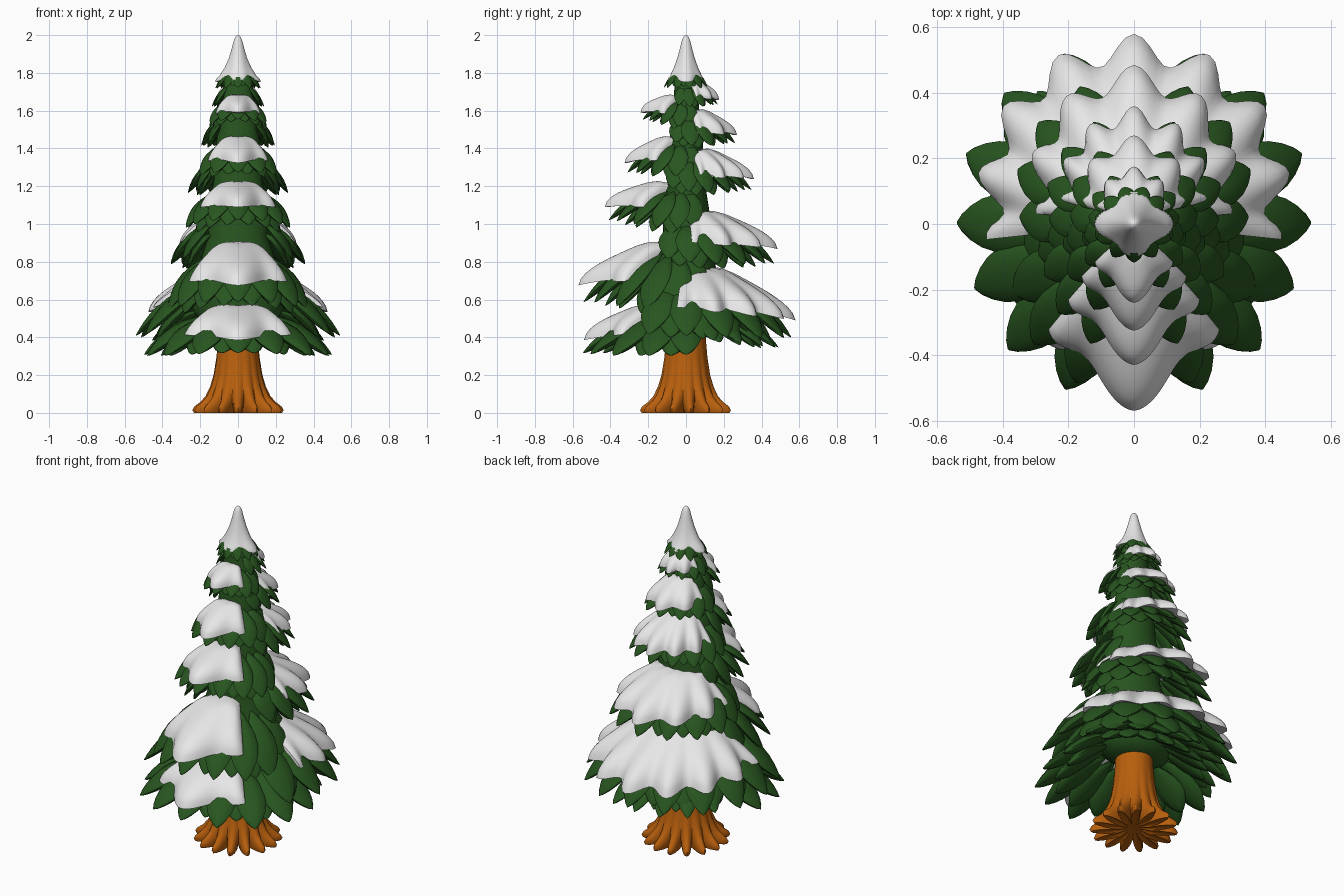
import bpy, bmesh, math
from math import sin, cos, pi, radians

if "Cube" in bpy.data.objects:
    bpy.data.objects.remove(bpy.data.objects["Cube"])


def material(name, rgb):
    m = bpy.data.materials.new(name)
    m.diffuse_color = (*rgb, 1)
    m.use_nodes = True
    m.node_tree.nodes["Principled BSDF"].inputs["Base Color"].default_value = m.diffuse_color
    return m


SNOW = material("snow white", (0.81, 0.81, 0.81))
GREEN = material("pine green", (0.021, 0.092, 0.014))
BARK = material("bark orange", (0.48, 0.115, 0.004))


def add_rings(bm, rings):
    """Skin a list of equal closed rings and cap both ends."""
    vs = [[bm.verts.new(p) for p in ring] for ring in rings]
    n = len(vs[0])
    for a, b in zip(vs, vs[1:]):
        for i in range(n):
            j = (i + 1) % n
            bm.faces.new((a[i], a[j], b[j], b[i]))
    bm.faces.new(vs[0][::-1])
    bm.faces.new(vs[-1])


def finish(bm, name, mat, angle=60):
    bmesh.ops.recalc_face_normals(bm, faces=bm.faces)
    me = bpy.data.meshes.new(name)
    bm.to_mesh(me)
    bm.free()
    me.materials.append(mat)
    ob = bpy.data.objects.new(name, me)
    bpy.context.collection.objects.link(ob)
    bpy.ops.object.select_all(action='DESELECT')
    ob.select_set(True)
    bpy.context.view_layer.objects.active = ob
    bpy.ops.object.shade_smooth_by_angle(angle=radians(angle))
    return ob


def lathe(name, mat, radius, levels, segs, wide=1):
    """radius(level, angle) -> (r, z) for every level."""
    bm = bmesh.new()
    rings = []
    for lv in levels:
        ring = []
        for i in range(segs):
            a = 2 * pi * i / segs
            r, z = radius(lv, a)
            ring.append((wide * r * sin(a), -r * cos(a), z))
        rings.append(ring)
    add_rings(bm, rings)
    return finish(bm, name, mat)


class Tier:
    """A fan of boughs sloping from (r0, z0) at the core to (r1, z1) at the tip."""

    def __init__(self, name, side, r0, z0, r1, z1, half, n, ratio, snow, lobe, reach, sag, droop=0.085):
        self.name, self.side = name, side
        self.r0, self.z0, self.r1, self.z1 = r0, z0, r1, z1
        self.half, self.n, self.ratio = radians(half), n, ratio
        self.snow, self.lobe, self.reach = radians(snow), radians(lobe), reach
        self.s = r1 / 0.57
        self.sag, self.droop = sag * self.s, droop * self.s

    def line(self, r, a, t):
        """Height of the fan; its flanks sag towards the rim."""
        z = self.z0 + (self.z1 - self.z0) * (r - self.r0) / (self.r1 - self.r0)
        return z - self.sag * t * min(1, sin(min(abs(a), pi / 2)) ** 2)

    def rim(self, a):
        return self.r1 * (1 - (1 - self.ratio) * min(1, abs(a) / self.half) ** 1.2)

    def leaf(self, bm, a, scale, dz, width):
        k = min(1, abs(a) / self.half)
        tip = self.rim(a) * scale * self.reach * (1 + 0.06 * min(1, 2 * k))
        start = min(0.28 * self.r1, 0.5 * tip)
        ca, sa = cos(a), sin(a)
        rings = []
        for t in (0.02, 0.12, 0.27, 0.42, 0.56, 0.69, 0.8, 0.89, 0.96, 1.0):
            w = max(0.03, sin(pi * t ** 1.4) ** 0.7 if t < 1 else 0)
            r = start + (tip - start) * t
            z = self.line(r, a, t) + dz * self.s - self.droop * t ** 3
            ring = []
            for i in range(10):
                q = 2 * pi * i / 10
                x = w * width * cos(q)
                h = w * 0.48 * width * sin(q)
                ring.append((r * sa + x * ca, self.side * (r * ca - x * sa), z + h))
            rings.append(ring)
        add_rings(bm, rings)

    def boughs(self):
        bm = bmesh.new()
        step = self.half / self.n
        width = 0.40 * step * self.r1
        # two overlapping rows, the lower tucked under the upper
        for scale, dz, shift in ((0.98, -0.035, 0), (0.80, -0.035 - 0.75 * self.droop / self.s, 0.5)):
            for i in range(-self.n, self.n + 1):
                a = (i + shift) * step
                if a <= self.half + 0.01:
                    self.leaf(bm, a, scale, dz, width)
        finish(bm, self.name + "_boughs", GREEN)

    def snow_cap(self):
        bm = bmesh.new()
        cols, N = 72, 12
        thick = 0.022 + 0.034 * self.s
        rings = []
        for c in range(cols + 1):
            u = -1 + 2 * c / cols
            a = u * self.snow
            wave = 0.5 + 0.5 * cos(2 * pi * a / self.lobe)
            R = self.rim(a) * (1 - 0.14 * u * u) * (0.85 + 0.15 * wave)
            rin = self.r0 + (R - self.r0) * 0.15 * u * u
            top, low = [], []
            for j in range(N + 1):
                v = 1 - (1 - j / N) ** 1.4
                r = rin + (R - rin) * v
                # valleys between lobes hang a little lower at the rim
                base = self.line(r, a, v) - (0.02 + 0.02 * (1 - wave)) * self.s * v ** 4
                h = thick * math.sqrt(max(0, 1 - v ** 8)) * min(1, 0.2 + 3 * v)
                h *= (1 - 0.75 * u ** 10) * (0.9 + 0.15 * wave * v)
                p = (r * sin(a), self.side * r * cos(a))
                top.append((*p, base + h))
                if 0 < j < N:
                    low.append((*p, base - 0.024 * (1 - v ** 8)))
            rings.append(top + low[::-1])
        add_rings(bm, rings)
        finish(bm, self.name + "_snow", SNOW)


# name, side, r0, z0, r1, z1, leaf half angle, leaves, side ratio, snow half angle, lobe angle, reach, sag, droop
TIERS = [
    ("front_bottom", -1, 0.16, 0.56, 0.54, 0.405, 90, 4, 0.86, 40, 40, 1.03, 0.03, 0.055),
    ("front_low", -1, 0.11, 0.90, 0.57, 0.695, 100, 5, 0.52, 39, 39, 0.97, 0.12),
    ("front_middle", -1, 0.09, 1.21, 0.43, 1.105, 100, 5, 0.50, 41, 41, 0.97, 0.12),
    ("front_high", -1, 0.07, 1.455, 0.325, 1.335, 100, 4, 0.50, 45, 45, 0.97, 0.12),
    ("front_top", -1, 0.05, 1.67, 0.24, 1.60, 100, 4, 0.50, 46, 46, 0.97, 0.16),
    ("back_skirt", 1, 0.12, 0.60, 0.50, 0.43, 72, 4, 0.92, 0, 20, 1.0, -0.04, 0.065),
    ("back_bottom", 1, 0.10, 0.77, 0.58, 0.51, 112, 5, 0.89, 96, 24, 0.98, 0.0),
    ("back_low", 1, 0.08, 1.06, 0.485, 0.885, 108, 5, 0.62, 84, 28, 0.98, 0.05),
    ("back_middle", 1, 0.07, 1.39, 0.36, 1.25, 108, 5, 0.62, 72, 24, 0.98, 0.08),
    ("back_high", 1, 0.05, 1.60, 0.27, 1.48, 108, 4, 0.60, 70, 35, 0.98, 0.10),
    ("back_top", 1, 0.04, 1.755, 0.175, 1.665, 108, 4, 0.70, 66, 33, 0.98, 0.10),
    ("crown", -1, 0.03, 1.84, 0.12, 1.745, 165, 5, 0.95, 0, 30, 1.0, 0.0),
]
for args in TIERS:
    tier = Tier(*args)
    tier.boughs()
    if tier.snow:
        tier.snow_cap()

# green core behind the boughs
CORE = [(0.10, 0.44), (0.16, 0.49), (0.19, 0.56), (0.17, 0.65), (0.155, 0.80), (0.12, 0.94),
        (0.125, 1.06), (0.10, 1.22), (0.09, 1.42), (0.07, 1.60), (0.06, 1.74), (0.04, 1.84)]
lathe("foliage_core", GREEN, lambda p, a: p, CORE, 32, 1.3)

# trunk flaring into ridged roots: radius, height, ridge depth
TRUNK = [(0.08, 0.012, 0.05), (0.235, 0.0, 0.15), (0.243, 0.015, 0.13), (0.232, 0.034, 0.095),
         (0.20, 0.058, 0.05), (0.172, 0.09, 0.022), (0.148, 0.14, 0.01), (0.13, 0.20, 0.005),
         (0.115, 0.29, 0.002), (0.106, 0.38, 0.0), (0.10, 0.50, 0.0), (0.09, 0.60, 0.0)]
lathe("trunk", BARK, lambda p, a: (p[0] - p[2] * (1 - abs(cos(7.5 * a))), p[1]), TRUNK, 120)

# pointed snow cap with a four-lobed rim: radius, height
CAP = [(0.002, 2.0), (0.012, 1.993), (0.021, 1.975), (0.032, 1.93), (0.045, 1.88),
       (0.060, 1.835), (0.074, 1.80), (0.082, 1.785), (0.083, 1.773), (0.07, 1.77), (0.035, 1.80)]


def cap_point(p, a):
    r, z = p
    k = min(1, r / 0.083) ** 2.5 * (0.5 + 0.5 * cos(4 * a))
    return r * (1 + (0.2 + 0.25 * sin(a) ** 2) * k), z - 0.022 * k


lathe("snow_peak", SNOW, cap_point, CAP, 72)
